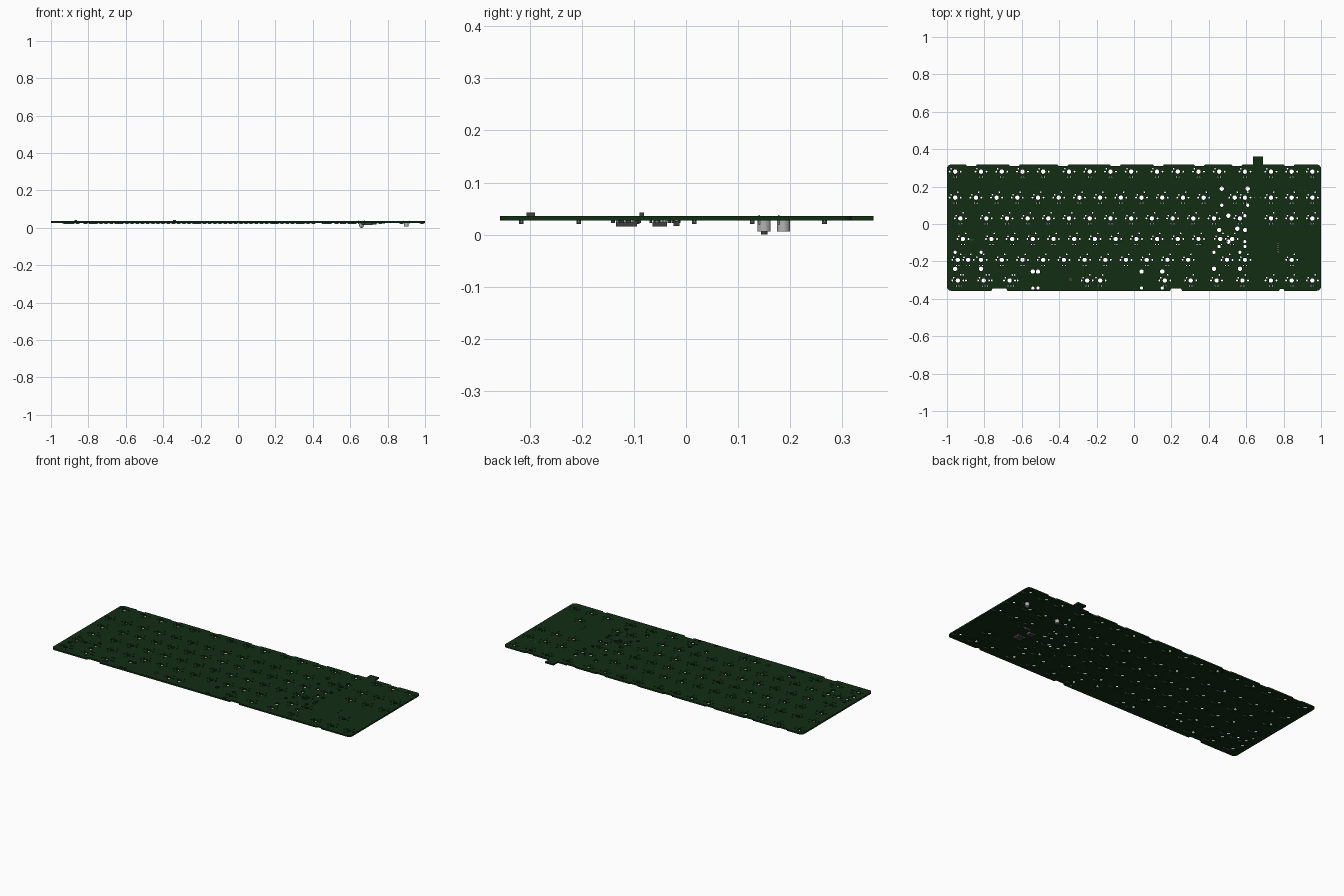
import bpy, bmesh, math, random
from mathutils import Matrix

if "Cube" in bpy.data.objects:
    bpy.data.objects.remove(bpy.data.objects["Cube"])

random.seed(4)
U = 0.1107                 # key pitch
MM = U / 19.05             # millimetres to model units
Z0, Z1 = 0.027, 0.036      # board underside and top
ROWS = [0.28, 0.141, 0.03, -0.08, -0.192, -0.302]


def material(name, c):
    m = bpy.data.materials.new(name)
    m.diffuse_color = (*c, 1)
    m.use_nodes = True
    m.node_tree.nodes["Principled BSDF"].inputs["Base Color"].default_value = m.diffuse_color
    return m


GREEN = material("board_green", (0.006, 0.026, 0.007))
BLACK = material("chip_dark", (0.05, 0.05, 0.05))
METAL = material("metal_grey", (0.45, 0.45, 0.45))


def kx(c):
    return -0.956 + (c - 0.5) * U


# key centres per row, in key units
nav = [15.75, 16.75, 17.75]
keys = [
    [0.5] + [1.75 + i for i in range(4)] + [6 + i for i in range(4)]
    + [10.25 + i for i in range(4)] + [14.5] + nav,
    [i + 0.5 for i in range(13)] + [14, 14.5] + nav,
    [0.75] + [2 + i for i in range(12)] + [14.25] + nav,
    [0.875] + [2.25 + i for i in range(11)] + [13.3, 13.875],
    [0.625, 1.125, 1.75] + [2.75 + i for i in range(10)] + [13.625, 14.5, 16.75],
    [0.625, 0.75, 1.875, 2.0, 3.125, 3.25, 6.875, 7.5,
     10.625, 11.875, 13.125, 14.375] + nav,
]
centres = [(kx(c), y) for y, row in zip(ROWS, keys) for c in row]

# outline with rounded corners and shallow breakaway notches
L, R, B, T, CR = -1.0, 1.0, -0.357, 0.318, 0.022


def corner(cx, cy, a0):
    return [(cx + CR * math.cos(math.radians(a0 + a)),
             cy + CR * math.sin(math.radians(a0 + a))) for a in range(0, 91, 15)]


def notch(x, y, w, d):
    h, s = w / 2, math.copysign(0.006, w)
    return [(x - h, y), (x - h + s, y + d), (x + h - s, y + d), (x + h, y)]


outline = corner(L + CR, B + CR, 180)
for x, w, d in [(-0.72, 0.085, 0.013), (0.225, 0.065, 0.012), (0.79, 0.03, 0.009)]:
    outline += notch(x, B, w, d)
outline += corner(R - CR, B + CR, 270) + corner(R - CR, T - CR, 0)
for x in (0.83, 0.55, 0.35, 0.13, -0.1, -0.38, -0.64, -0.87):
    outline += notch(x, T, -0.06, -0.007)
outline += corner(L + CR, T - CR, 90)

# holes: big ones first, anything overlapping an earlier hole is dropped
holes = []


def hole(x, y, r):
    if not (L + r + .004 < x < R - r - .004 and B + r + .003 < y < T - r - .009):
        return
    if all(math.hypot(x - a, y - b) > r + q + 0.001 for a, b, q in holes):
        holes.append((x, y, r))


def stabiliser(c, y, half, sign):
    for s in (-1, 1):
        hole(kx(c) + s * half * MM, y + sign * 8.24 * MM, 2.0 * MM)
        hole(kx(c) + s * half * MM, y - sign * 7.0 * MM, 1.5 * MM)


for x, y in centres:
    hole(x, y, 2.0 * MM)
stabiliser(6.875, ROWS[5], 50, 1)
stabiliser(7.5, ROWS[5], 57.15, 1)
stabiliser(14, ROWS[1], 11.94, 1)
stabiliser(13.875, ROWS[3], 11.94, 1)
stabiliser(1.125, ROWS[4], 11.94, -1)
stabiliser(13.625, ROWS[4], 11.94, -1)
iso_x, iso_y = kx(14.125), -0.025          # tall enter key position
hole(iso_x, iso_y, 2.0 * MM)
for s in (-1, 1):
    hole(iso_x - 8.24 * MM, iso_y + s * 11.94 * MM, 2.0 * MM)
    hole(iso_x + 7.0 * MM, iso_y + s * 11.94 * MM, 1.5 * MM)
for x, y in centres:
    for dx, dy, r in [(-5.08, 0, .87), (5.08, 0, .87), (-3.81, 2.54, .75),
                      (2.54, 5.08, .75), (-1.27, -5.08, .5), (1.27, -5.08, .5)]:
        hole(x + dx * MM, y + dy * MM, r * MM)
for i in range(5):
    hole(0.77, -0.105 - i * 0.011, 0.0025)

# circuit board: filled 2D curve with holes
cu = bpy.data.curves.new("circuit_board", 'CURVE')
cu.dimensions, cu.fill_mode, cu.extrude = '2D', 'BOTH', (Z1 - Z0) / 2


def loop(pts):
    sp = cu.splines.new('POLY')
    sp.points.add(len(pts) - 1)
    for p, (x, y) in zip(sp.points, pts):
        p.co = (x, y, 0, 1)
    sp.use_cyclic_u = True


loop(outline)
for x, y, r in holes:
    n = 20 if r > 0.008 else 10
    loop([(x + r * math.cos((i + .3) * math.tau / n),
           y + r * math.sin((i + .3) * math.tau / n)) for i in range(n)])
tmp = bpy.data.objects.new("board_curve", cu)
bpy.context.collection.objects.link(tmp)
bpy.context.view_layer.update()
me = bpy.data.meshes.new_from_object(tmp.evaluated_get(bpy.context.evaluated_depsgraph_get()))
bpy.data.objects.remove(tmp)
me.materials.clear()
me.materials.append(GREEN)
board = bpy.data.objects.new("circuit_board", me)
board.location.z = (Z0 + Z1) / 2
bpy.context.collection.objects.link(board)


def finish(name, bm, mat):
    m = bpy.data.meshes.new(name)
    bm.to_mesh(m)
    bm.free()
    m.materials.append(mat)
    bpy.context.collection.objects.link(bpy.data.objects.new(name, m))


def boxes(name, items, mat):
    """items: (x, y, width, depth, z_low, z_high)"""
    bm = bmesh.new()
    for x, y, w, d, a, b in items:
        bmesh.ops.create_cube(bm, size=1, matrix=Matrix.Translation((x, y, (a + b) / 2))
                              @ Matrix.Diagonal((w, d, b - a, 1)))
    finish(name, bm, mat)


def cylinders(name, items, mat):
    """items: (x, y, radius, z_low, z_high)"""
    bm = bmesh.new()
    for x, y, r, a, b in items:
        bmesh.ops.create_cone(bm, cap_ends=True, segments=24, radius1=r, radius2=r,
                              depth=b - a, matrix=Matrix.Translation((x, y, (a + b) / 2)))
    finish(name, bm, mat)


# connector tab on the back edge
boxes("connector_tab", [(0.663, 0.338, 0.056, 0.044, Z0, Z1)], GREEN)

# one diode per key on the underside
diodes = [(x + 0.03, y - 0.014, 0.016, 0.009, 0.0205, Z0)
          for x, y in centres if x + 0.04 < R]
boxes("diodes", diodes, BLACK)
boxes("diode_leads", [(x + s * 0.010, y, 0.005, 0.004, 0.0245, Z0)
                      for x, y, *_ in diodes for s in (-1, 1)], METAL)

# controller chips, with pins, and passives around them
chips = [(0.70, -0.114, 0.04, 0.04, 0.0155, 0.0255),
         (0.675, -0.05, 0.032, 0.028, 0.0155, 0.0255),
         (0.725, -0.018, 0.03, 0.012, 0.0165, 0.0265)]
boxes("controller_chips", chips, BLACK)
pins = []
for x, y, w, d, *_ in chips:
    n = max(2, int(d / 0.005))
    for i in range(n):
        py = y - d / 2 + d * (i + 0.5) / n
        pins += [(x + s * (w / 2 + 0.003), py, 0.007, 0.002, 0.022, Z0) for s in (-1, 1)]
boxes("chip_pins", pins, METAL)
boxes("passives", [(random.uniform(0.65, 0.79), random.uniform(-0.155, -0.002),
                    0.009, 0.005, 0.022, Z0) for _ in range(22)], BLACK)

# two round push buttons under the board
spots = [(0.66, 0.150), (0.90, 0.187)]
cylinders("button_bodies", [(x, y, 0.0125, 0.006, Z0) for x, y in spots], METAL)
cylinders("button_plungers", [(0.66, 0.150, 0.006, 0.0, 0.006)], BLACK)
boxes("button_legs", [(x + s * 0.016, y - 0.009, 0.004, 0.003, 0.02, 0.038)
                      for x, y in spots for s in (-1, 1)], METAL)

# indicator lights on the top face
boxes("indicator_lights", [(-0.34, -0.298, 0.016, 0.016, Z1, 0.043),
                           (-0.868, -0.085, 0.012, 0.009, Z1, 0.043)], BLACK)
